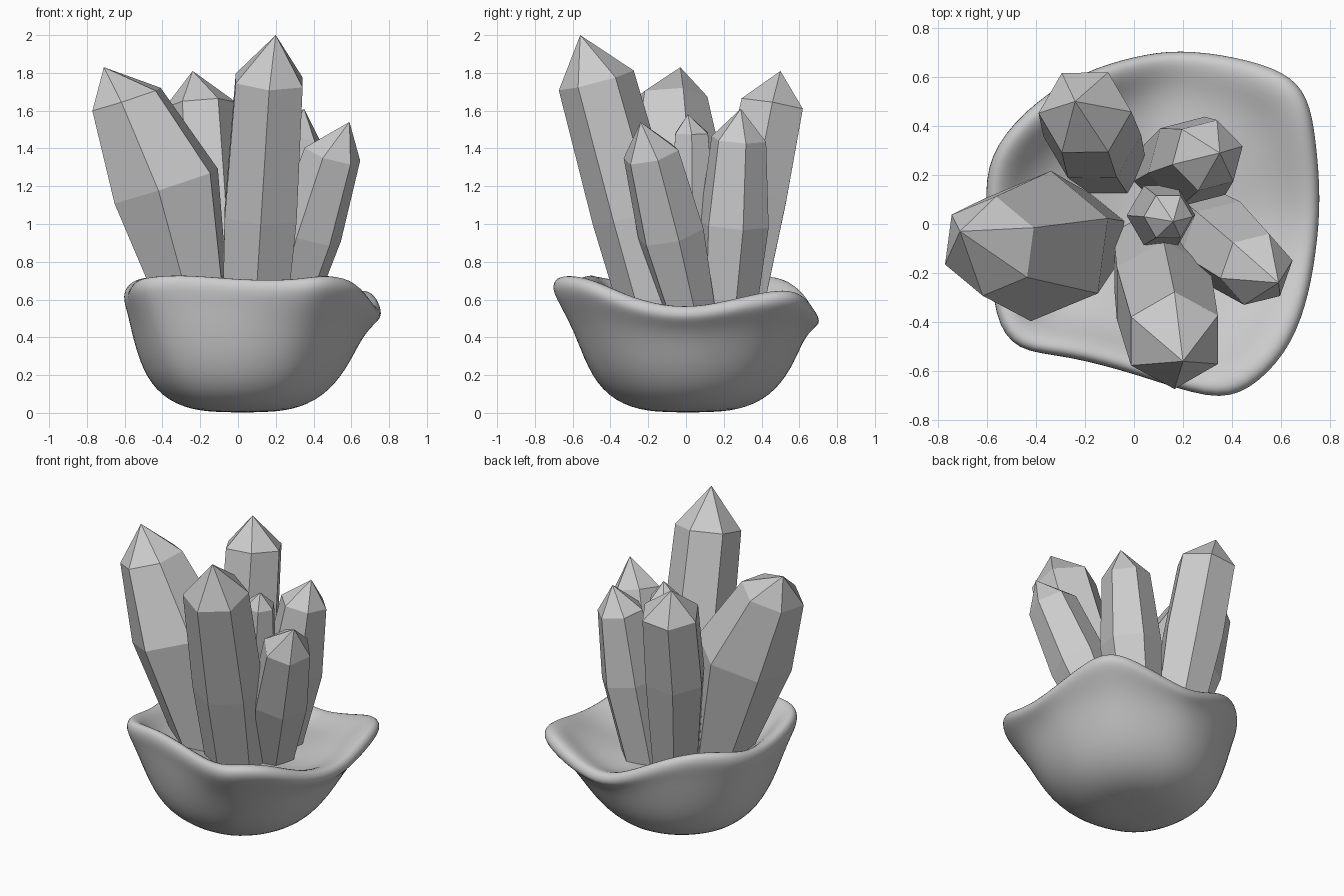
import bpy, bmesh, math
from mathutils import Vector

if "Cube" in bpy.data.objects:
    bpy.data.objects.remove(bpy.data.objects["Cube"])


def skin(name, first, rings, last):
    """Closed surface: start point, rings of points, end point."""
    bm = bmesh.new()
    a, b = bm.verts.new(first), bm.verts.new(last)
    rows = [[bm.verts.new(p) for p in r] for r in rings]
    n = len(rows[0])
    for i in range(n):
        j = (i + 1) % n
        bm.faces.new((a, rows[0][j], rows[0][i]))
        bm.faces.new((b, rows[-1][i], rows[-1][j]))
        for lo, hi in zip(rows, rows[1:]):
            bm.faces.new((lo[i], lo[j], hi[j], hi[i]))
    bmesh.ops.recalc_face_normals(bm, faces=bm.faces)
    me = bpy.data.meshes.new(name)
    bm.to_mesh(me)
    bm.free()
    ob = bpy.data.objects.new(name, me)
    bpy.context.collection.objects.link(ob)
    return ob


# Rock bowl: wavy rim outline (x, y, height)
rim = [Vector(p) for p in (
    (.76, .10, .53), (.74, .35, .59), (.71, .52, .62), (.62, .62, .61),
    (.42, .68, .54), (.18, .71, .48), (0, .68, .53), (-.2, .62, .63),
    (-.40, .50, .70), (-.57, .32, .68), (-.61, .14, .63), (-.58, -.12, .61),
    (-.57, -.38, .67), (-.48, -.52, .69), (-.28, -.53, .70), (.02, -.61, .67),
    (.32, -.72, .67), (.47, -.68, .70), (.62, -.53, .68), (.70, -.34, .59),
    (.74, -.12, .53))]
centre = Vector((.02, .01, 0))

# Each ring: radius of round form, its height, blend to rim in plan, blend to
# rim in height, extra height
levels = [
    (.27, .01, 0, 0, 0), (.44, .085, 0, 0, 0), (.53, .21, .15, .05, 0),
    (.57, .36, .45, .25, 0), (.56, .40, .85, .7, -.02), (0, 0, 1.02, 1, -.02),
    (0, 0, .98, 1, .045), (0, 0, .87, 1, .02), (0, .47, .72, .5, -.01),
    (0, .47, .4, .1, 0)]
rings = []
for r, z, w, wz, dz in levels:
    ring = []
    for p in rim:
        d = Vector((p.x, p.y, 0)) - centre
        q = centre + d.normalized() * r * (1 - w) + d * w
        q.z = z * (1 - wz) + p.z * wz + dz
        ring.append(q)
    rings.append(ring)
bowl = skin("rock_bowl", (.02, .01, 0), rings, (.02, .01, .47))
sub = bowl.modifiers.new("smooth", 'SUBSURF')
sub.levels = sub.render_levels = 2
for f in bowl.data.polygons:
    f.use_smooth = True


# Faceted crystals: rings given as (x, y, z, radius), then the tip
def crystal(name, path, tip, roll, sides=6):
    axis = (Vector(path[-1][:3]) - Vector(path[0][:3])).normalized()
    u = Vector((1, 0, 0))
    u = (u - axis * u.dot(axis)).normalized()
    v = axis.cross(u)
    out = []
    for x, y, z, r in path:
        ring = []
        for i in range(sides):
            t = math.radians(roll) + 2 * math.pi * i / sides
            ring.append(Vector((x, y, z)) + (u * math.cos(t) + v * math.sin(t)) * r)
        out.append(ring)
    return skin(name, path[0][:3], out, tip)


crystal("front_crystal",
        [(.08, -.12, .42, .19), (.12, -.28, 1.05, .22), (.165, -.475, 1.76, .205)],
        (.2, -.56, 2.0), 30)
crystal("left_crystal",
        [(-.19, -.05, .42, .17), (-.38, -.09, 1.2, .31), (-.59, -.09, 1.66, .205)],
        (-.71, -.03, 1.83), 22)
crystal("back_left_crystal",
        [(-.10, .25, .42, .15), (-.17, .36, 1.15, .2), (-.2, .455, 1.63, .19)],
        (-.24, .5, 1.81), 0)
crystal("back_right_crystal",
        [(.14, .21, .42, .15), (.24, .255, 1.0, .19), (.3, .28, 1.45, .15)],
        (.35, .29, 1.61), 15)
crystal("right_crystal",
        [(.22, .05, .42, .13), (.37, -.08, .95, .185), (.5, -.185, 1.37, .155)],
        (.59, -.24, 1.54), 10)
crystal("centre_crystal",
        [(.08, .04, .42, .09), (.11, .035, 1.0, .14), (.14, .03, 1.48, .1)],
        (.16, .01, 1.58), 0)
